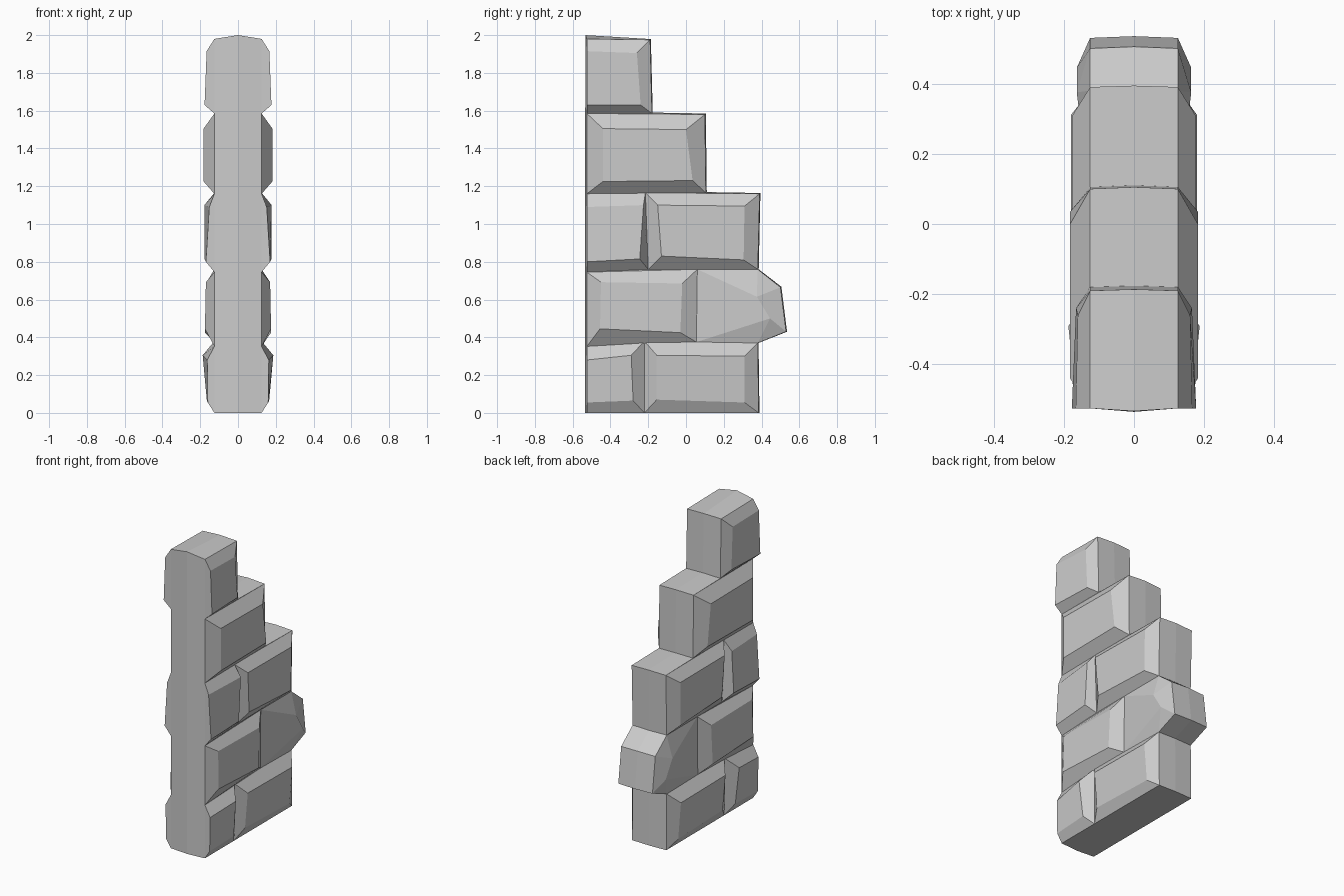
import bpy

HALF = 0.125  # half thickness of the wall core


def make_object(name, faces):
    """Build a mesh from faces given as coordinates, welding equal corners."""
    index, polys = {}, []
    for face in faces:
        ids = []
        for co in face:
            i = index.setdefault(tuple(round(c, 4) for c in co), len(index))
            if i not in ids:
                ids.append(i)
        if len(ids) > 2:
            polys.append(ids)
    mesh = bpy.data.meshes.new(name)
    mesh.from_pydata(list(index), [], polys)
    mesh.update()
    obj = bpy.data.objects.new(name, mesh)
    bpy.context.collection.objects.link(obj)
    return obj


def stone(name, outer, inner):
    """Bevelled stone on both wall sides; outer = (y, z), inner = (y, z, x)."""
    o = [(HALF, y, z) for y, z in outer]
    n = [(x, y, z) for y, z, x in inner]
    k = len(o)
    faces = [n] + [[o[i], o[(i + 1) % k], n[(i + 1) % k], n[i]] for i in range(k)]
    other = [[(-x, y, z) for x, y, z in reversed(f)] for f in faces]
    make_object(name, faces + other)


# Stepped core: silhouette point (y, z) and outward shift of the centre line
profile = [
    (-0.525, 0.0, -0.01, 0), (0.385, 0.0, 0.004, 0), (0.38, 0.37, 0.004, 0),
    (0.53, 0.43, 0.005, 0), (0.50, 0.665, 0.005, 0.003), (0.38, 0.76, 0.005, 0),
    (0.39, 1.16, 0.004, 0.004), (0.105, 1.165, 0.005, 0.004),
    (0.10, 1.58, 0.005, 0.005), (-0.18, 1.585, 0.004, 0.005),
    (-0.19, 1.975, 0.004, 0.004), (-0.525, 1.98, -0.008, 0.02)]
rings = [[(-HALF, p[0], p[1]) for p in profile],
         [(0, p[0] + p[2], p[1] + p[3]) for p in profile],
         [(HALF, p[0], p[1]) for p in profile]]
faces = [list(reversed(rings[0])), rings[2]]
for a, b in zip(rings, rings[1:]):
    for i in range(len(profile)):
        j = (i + 1) % len(profile)
        faces.append([a[i], a[j], b[j], b[i]])
make_object("wall_core", faces)

# Course 1
stone("course1_end_stone",
      [(-0.525, 0), (-0.22, 0), (-0.22, 0.38), (-0.525, 0.352)],
      [(-0.525, 0.055, .16), (-0.28, 0.065, .165), (-0.29, 0.305, .187), (-0.525, 0.28, .163)])
stone("course1_long_stone",
      [(-0.22, 0), (0.385, 0), (0.38, 0.37), (-0.22, 0.38)],
      [(-0.155, 0.07, .16), (0.31, 0.055, .16), (0.31, 0.30, .18), (-0.155, 0.305, .18)])
# Course 2
stone("course2_long_stone",
      [(-0.525, 0.352), (0.055, 0.375), (0.06, 0.76), (-0.525, 0.745)],
      [(-0.455, 0.445, .175), (-0.03, 0.425, .175), (-0.02, 0.685, .17), (-0.45, 0.692, .17)])
stone("course2_jutting_stone",
      [(0.055, 0.375), (0.38, 0.37), (0.53, 0.43), (0.50, 0.665), (0.38, 0.76), (0.06, 0.76)],
      [(0.055, 0.375, HALF), (0.445, 0.5, .163), (0.445, 0.5, .163),
       (0.375, 0.615, .163), (0.375, 0.615, .163), (0.06, 0.76, HALF)])
# Course 3
stone("course3_end_stone",
      [(-0.525, 0.745), (-0.2, 0.76), (-0.215, 1.165), (-0.525, 1.16)],
      [(-0.525, 0.80, .17), (-0.245, 0.815, .178), (-0.225, 1.10, .178), (-0.525, 1.09, .152)])
stone("course3_long_stone",
      [(-0.2, 0.76), (0.38, 0.76), (0.39, 1.16), (-0.215, 1.165)],
      [(-0.13, 0.83, .172), (0.305, 0.81, .175), (0.31, 1.095, .175), (-0.15, 1.10, .178)])
# Course 4
stone("course4_stone",
      [(-0.525, 1.16), (0.105, 1.165), (0.10, 1.58), (-0.525, 1.585)],
      [(-0.44, 1.225, .182), (0.035, 1.23, .182), (0.0, 1.50, .182), (-0.44, 1.505, .182)])
# Course 5
stone("course5_top_stone",
      [(-0.525, 1.585), (-0.18, 1.585), (-0.19, 1.975), (-0.525, 1.98)],
      [(-0.525, 1.63, .177), (-0.24, 1.63, .165), (-0.26, 1.905, .16), (-0.525, 1.915, .166)])
